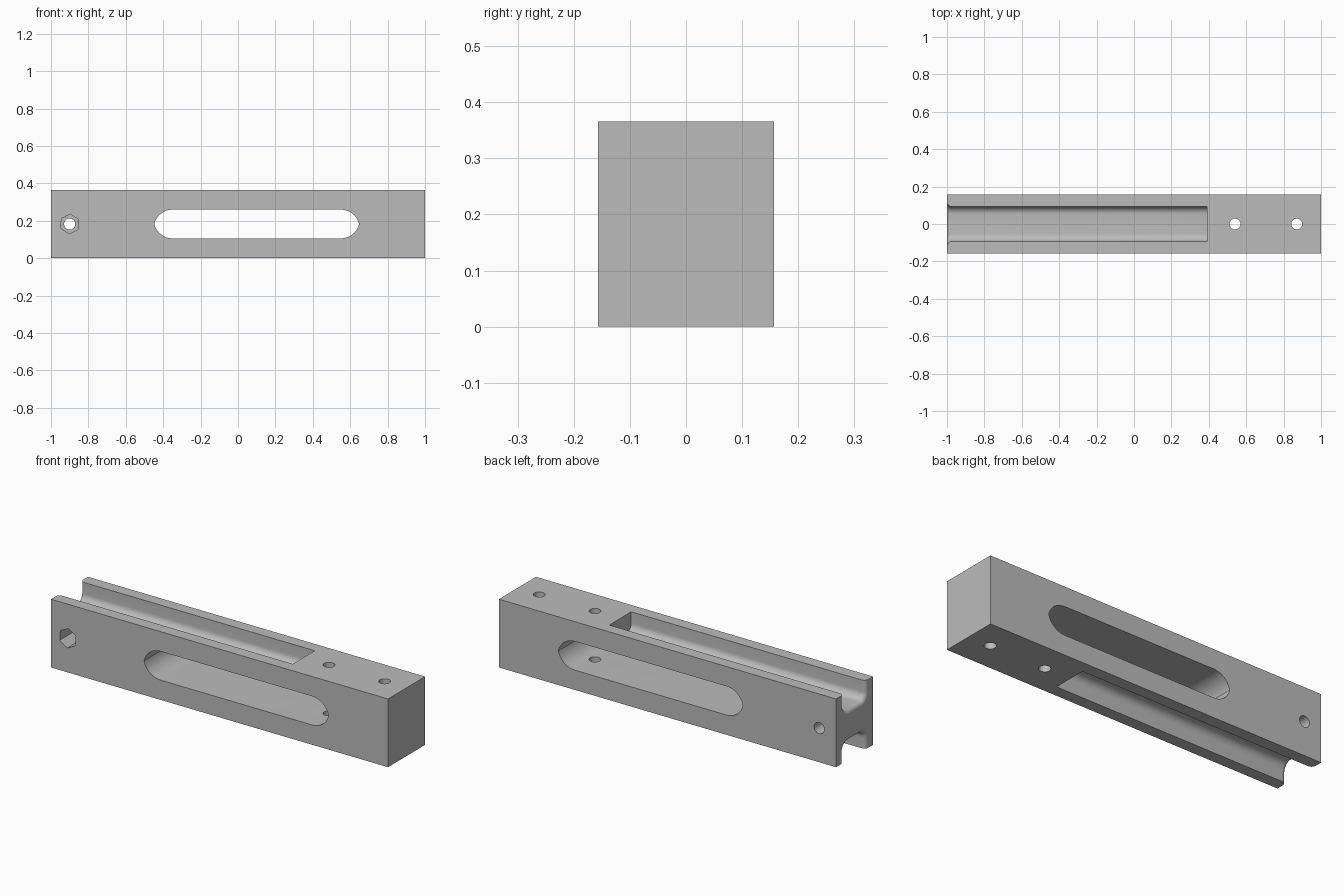
import bpy, bmesh
from math import sin, cos, pi, radians, acos
from mathutils import Vector

if "Cube" in bpy.data.objects:
    bpy.data.objects.remove(bpy.data.objects["Cube"])

LENGTH, WIDTH, HEIGHT = 2.0, 0.314, 0.366
MID = HEIGHT / 2

grey = bpy.data.materials.new("plain grey")
grey.diffuse_color = (0.5, 0.5, 0.5, 1)
grey.use_nodes = True
grey.node_tree.nodes["Principled BSDF"].inputs["Base Color"].default_value = (0.5, 0.5, 0.5, 1)


def loft(name, rings):
    """Skin equal rings of points into a closed solid."""
    bm = bmesh.new()
    rows = [[bm.verts.new(p) for p in ring] for ring in rings]
    n = len(rows[0])
    for a, b in zip(rows, rows[1:]):
        for i in range(n):
            j = (i + 1) % n
            bm.faces.new((a[i], a[j], b[j], b[i]))
    bm.faces.new(rows[0])
    bm.faces.new(rows[-1])
    bmesh.ops.recalc_face_normals(bm, faces=bm.faces)
    mesh = bpy.data.meshes.new(name)
    bm.to_mesh(mesh)
    bm.free()
    obj = bpy.data.objects.new(name, mesh)
    bpy.context.collection.objects.link(obj)
    mesh.materials.append(grey)
    return obj


def circle(r, n, turn=0.0):
    return [(r * cos(2 * pi * i / n + turn), r * sin(2 * pi * i / n + turn)) for i in range(n)]


def across(name, pts, y0, y1):
    return loft(name, [[(x, y, z) for x, z in pts] for y in (y0, y1)])


def groove_ring(x, grow, side):
    """U section with rounded floor corners, opening upward or downward."""
    half, depth, r = 0.093 + grow, 0.1 + grow, 0.04 + grow
    right = [(half, 0.05)]
    for i in range(9):
        a = pi / 2 * i / 8
        right.append((half - r + r * cos(a), -depth + r - r * sin(a)))
    pts = right + [(-y, z) for y, z in reversed(right)]
    return [(x, y, MID + side * (MID + z)) for y, z in pts]


# Solid bar
hx, hy = LENGTH / 2, WIDTH / 2
bar = across("slotted_bar", [(-hx, 0), (hx, 0), (hx, HEIGHT), (-hx, HEIGHT)], -hy, hy)
cutters = []

# Grooves above and below, flared at the open end
flare = 0.025
for side, label in ((1, "top"), (-1, "bottom")):
    rings = [groove_ring(-hx - 0.05, flare, side)]
    for i in range(9):
        a = pi / 2 * i / 8
        rings.append(groove_ring(-hx + flare * (1 - cos(a)), flare * (1 - sin(a)), side))
    rings.append(groove_ring(0.39, 0, side))
    cutters.append(loft(label + "_groove_cutter", rings))

# Long window with pointed arch ends
r, half = 0.1, 0.077
tip = acos((r - half) / r)
arch = [(0.45 + r * sin(tip * i / 10), half - r + r * cos(tip * i / 10)) for i in range(11)]
arch += [(u, -v) for u, v in reversed(arch[:-1])]
outline = arch + [(-u, -v) for u, v in arch]
cutters.append(across("window_cutter", [(0.1 + u, MID + v) for u, v in outline], -0.3, 0.3))

# Cross hole with a hexagonal nut pocket on the front
cutters.append(across("cross_hole_cutter", [(-0.9 + u, MID + v) for u, v in circle(0.03, 24)], -0.3, 0.3))
cutters.append(across("nut_pocket_cutter",
                      [(-0.9 + u, MID + v) for u, v in circle(0.053, 6, radians(86))], -0.3, -hy + 0.12))

# Two vertical screw holes
for i, x in enumerate((0.54, 0.87)):
    cutters.append(loft("screw_hole_cutter_%d" % (i + 1),
                        [[(x + u, v, z) for u, v in circle(0.029, 24)] for z in (-0.1, HEIGHT + 0.1)]))

# Cut every opening, then drop the cutters
bpy.context.view_layer.objects.active = bar
for c in cutters:
    mod = bar.modifiers.new(c.name, "BOOLEAN")
    mod.operation, mod.solver, mod.object = "DIFFERENCE", "EXACT", c
    bpy.ops.object.modifier_apply(modifier=mod.name)
for c in cutters:
    bpy.data.objects.remove(c)

bpy.ops.object.select_all(action="DESELECT")
bar.select_set(True)
bpy.ops.object.shade_smooth_by_angle(angle=radians(30))
